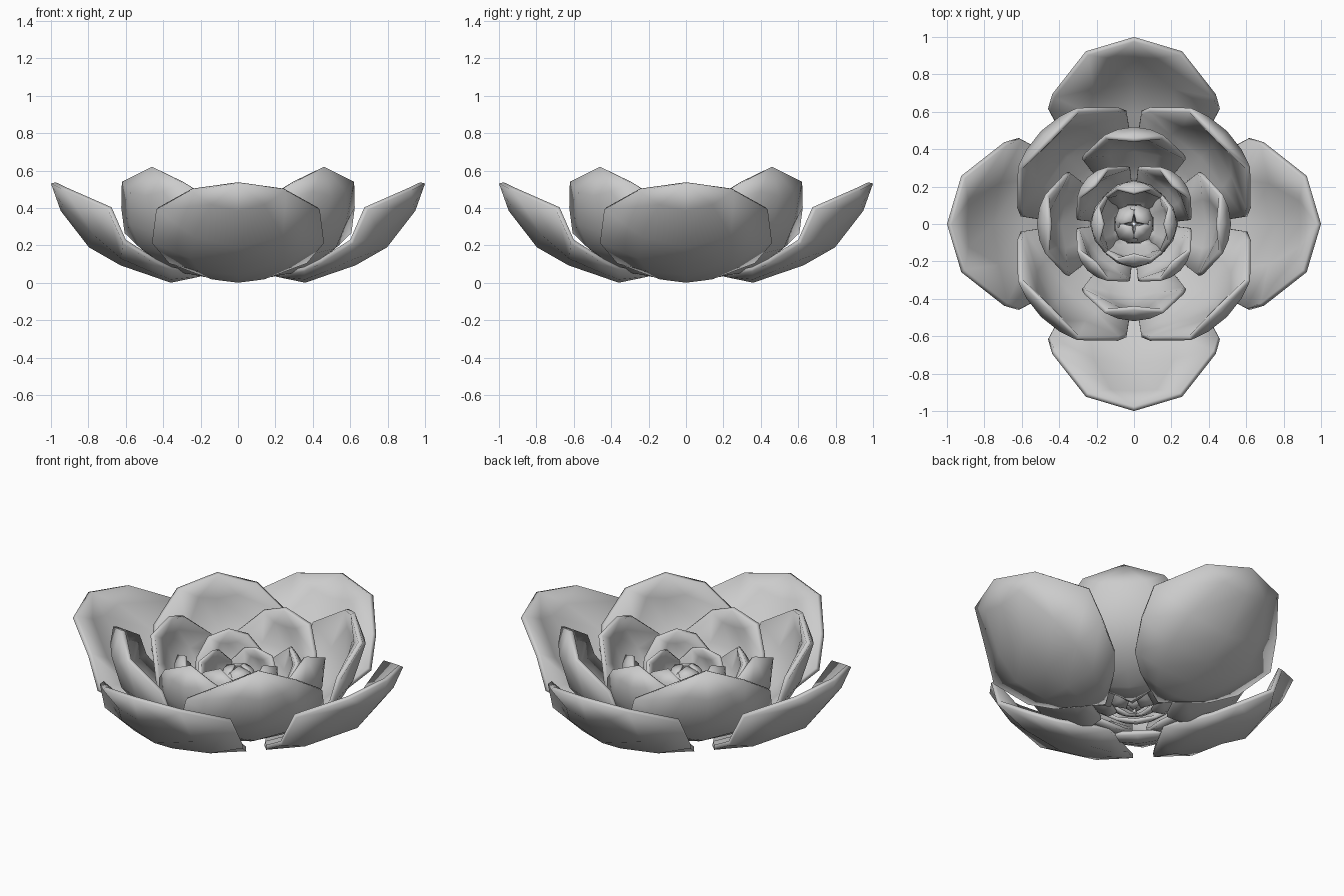
import bpy, math

if "Cube" in bpy.data.objects:
    bpy.data.objects.remove(bpy.data.objects["Cube"])

# petal rows: keel (along, perp), edge (along, perp), half width, bulge share of keel and edge
ROWS = [
    ((0.00, 0.000), (0.04, -0.060), 0.55, 0.0, 0.0),
    ((0.14, 0.052), (0.16, -0.030), 0.80, 0.5, 0.0),
    ((0.32, 0.120), (0.40, 0.000), 1.00, 1.0, 0.2),
    ((0.55, 0.160), (0.61, -0.105), 0.95, 1.0, 0.8),
    ((0.84, 0.095), (0.90, -0.024), 0.56, 0.9, 0.9),
]
COLS = (-1, -0.55, 0, 0.55, 1)
BLEND = (1, 0.3, 0, 0.3, 1)
N = len(COLS)


def petal_mesh(name, base, tip, half_w, bulge):
    dr, dz = tip[0] - base[0], tip[1] - base[1]

    def place(a, p, y):
        # along the base-tip chord, perp pointing outward and down
        return (base[0] + a * dr + p * dz, y, base[1] + a * dz - p * dr)

    verts = [place(-0.12, -0.15, 0)]
    for keel, edge, w, kb, eb in ROWS:
        for c, b in zip(COLS, BLEND):
            a = keel[0] + (edge[0] - keel[0]) * b
            p = keel[1] + (edge[1] - keel[1]) * b + bulge * (kb + (eb - kb) * b)
            verts.append(place(a, p, c * w * half_w))
    verts.append(place(1, 0, 0))
    end = len(verts) - 1
    faces = []
    for j in range(N - 1):
        faces.append((0, 2 + j, 1 + j))
        for i in range(len(ROWS) - 1):
            k = 1 + i * N + j
            faces.append((k, k + 1, k + N + 1, k + N))
        k = 1 + (len(ROWS) - 1) * N + j
        faces.append((k, k + 1, end))
    mesh = bpy.data.meshes.new(name)
    mesh.from_pydata(verts, [], faces)
    return mesh


# layers from outside in: name, base (r, z), tip (r, z), half width, bulge, thickness, turn
LAYERS = [
    ("outer_petal", (0.36, 0.00), (1.00, 0.53), 0.46, 0.00, 0.065, 0),
    ("second_petal", (0.31, 0.04), (0.65, 0.62), 0.40, 0.10, 0.065, 45),
    ("third_petal", (0.26, 0.06), (0.46, 0.53), 0.28, 0.11, 0.060, 0),
    ("fourth_petal", (0.17, 0.08), (0.30, 0.44), 0.20, 0.12, 0.050, 45),
    ("inner_petal", (0.11, 0.09), (0.17, 0.40), 0.17, 0.14, 0.045, 0),
    ("bud_petal", (0.05, 0.10), (0.02, 0.36), 0.10, 0.15, 0.030, 45),
]

for name, base, tip, half_w, bulge, thick, turn in LAYERS:
    mesh = petal_mesh(name, base, tip, half_w, bulge)
    inside = [1 + i * N + j for i in range(1, len(ROWS)) for j in range(1, N - 1)]
    for i in range(4):
        ob = bpy.data.objects.new(f"{name}_{i + 1}", mesh.copy())
        bpy.context.collection.objects.link(ob)
        ob.rotation_euler.z = math.radians(turn + 90 * i)
        # thicken toward the inside of the cup, thinner along the rim
        group = ob.vertex_groups.new(name="fleshy")
        group.add(inside, 1.0, "REPLACE")
        mod = ob.modifiers.new("thickness", "SOLIDIFY")
        mod.thickness = thick
        mod.offset = -1
        mod.vertex_group = group.name
        mod.thickness_vertex_group = 0.4
        bpy.ops.object.select_all(action="DESELECT")
        ob.select_set(True)
        bpy.context.view_layer.objects.active = ob
        bpy.ops.object.modifier_apply(modifier=mod.name)
        bpy.ops.object.shade_smooth()
    bpy.data.meshes.remove(mesh)
